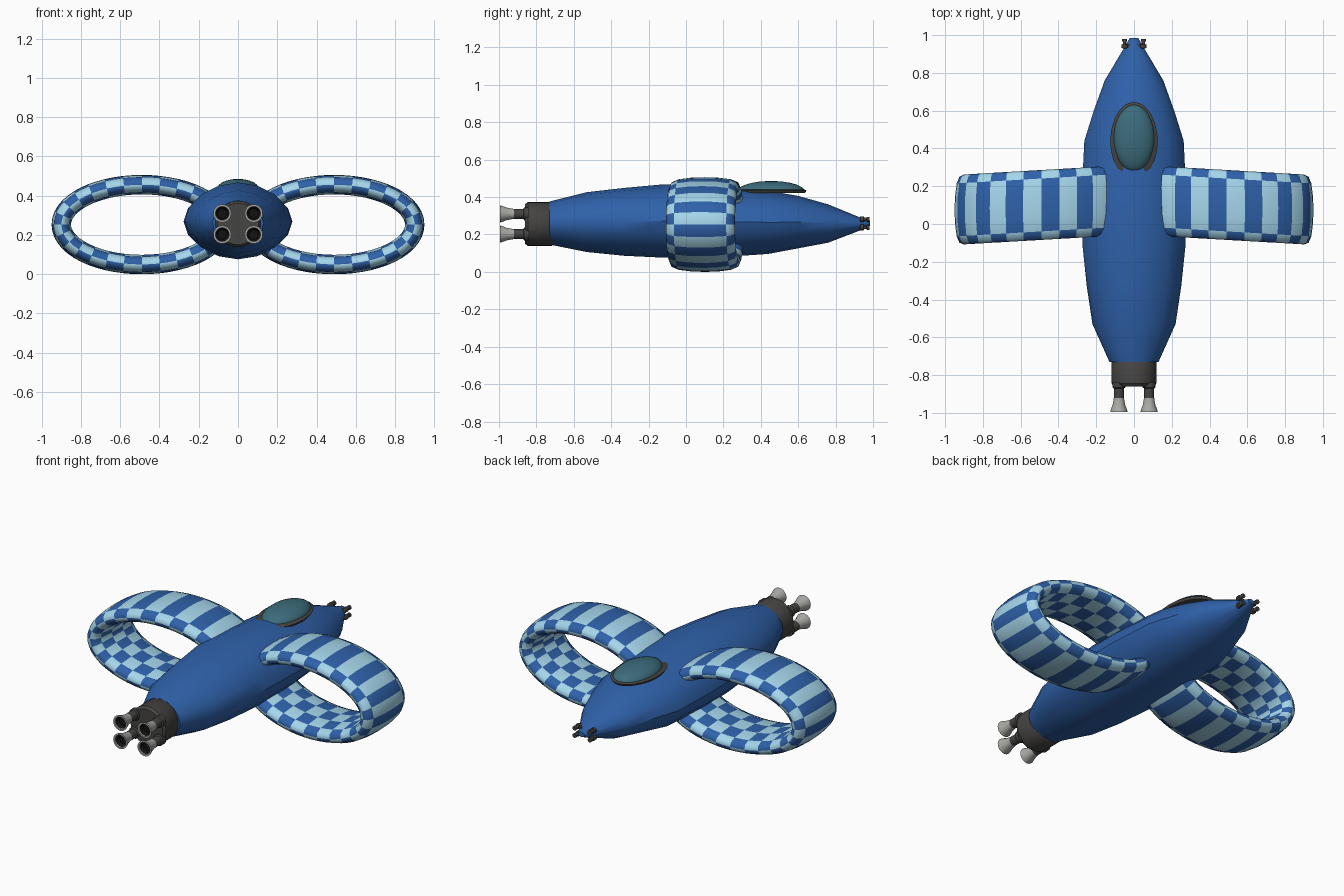
import bpy, bmesh
from math import sin, cos, pi, radians

if "Cube" in bpy.data.objects:
    bpy.data.objects.remove(bpy.data.objects["Cube"])


def material(name, color):
    m = bpy.data.materials.new(name)
    m.diffuse_color = (*color, 1)
    m.use_nodes = True
    m.node_tree.nodes["Principled BSDF"].inputs["Base Color"].default_value = m.diffuse_color
    return m


BLUE = material("blue", (0.028, 0.12, 0.40))
PALE = material("pale_blue", (0.38, 0.68, 0.84))
DARK = material("dark_metal", (0.06, 0.058, 0.055))
STEEL = material("steel", (0.40, 0.40, 0.38))
BLACK = material("black", (0.006, 0.006, 0.006))
GLASS = material("glass", (0.045, 0.15, 0.20))


def finish(name, bm, mats, angle=35):
    bmesh.ops.recalc_face_normals(bm, faces=bm.faces)
    me = bpy.data.meshes.new(name)
    bm.to_mesh(me)
    bm.free()
    for m in mats:
        me.materials.append(m)
    ob = bpy.data.objects.new(name, me)
    bpy.context.collection.objects.link(ob)
    bpy.ops.object.select_all(action='DESELECT')
    ob.select_set(True)
    bpy.context.view_layer.objects.active = ob
    bpy.ops.object.shade_smooth_by_angle(angle=radians(angle))
    return ob


def loft(name, rings, mats, caps=True, closed=False, index=None, angle=35):
    """Skin a list of point rings; index(i, j) picks the material."""
    bm = bmesh.new()
    vs = [[bm.verts.new(p) for p in r] for r in rings]
    n, k = len(vs), len(vs[0])
    for i in range(n if closed else n - 1):
        a, b = vs[i], vs[(i + 1) % n]
        for j in range(k):
            f = bm.faces.new((a[j], a[(j + 1) % k], b[(j + 1) % k], b[j]))
            if index:
                f.material_index = index(i, j)
    if caps and not closed:
        bm.faces.new(vs[0])
        bm.faces.new(vs[-1])
    return finish(name, bm, mats, angle)


def turned(name, x, z, profile, mat, sides=20):
    """Round part along y from (y, radius) pairs."""
    rings = [[(x + r * cos(2 * pi * j / sides), y, z + r * sin(2 * pi * j / sides))
              for j in range(sides)] for y, r in profile]
    return loft(name, rings, [mat])


# Hull: stations of y, half width, bottom, top
stations = [(-0.73, 0.13, 0.15, 0.38), (-0.53, 0.22, 0.11, 0.43),
            (-0.33, 0.25, 0.09, 0.453), (-0.12, 0.272, 0.08, 0.472),
            (0.15, 0.277, 0.08, 0.466), (0.44, 0.263, 0.10, 0.438),
            (0.60, 0.213, 0.13, 0.41), (0.76, 0.155, 0.16, 0.365),
            (0.95, 0.042, 0.233, 0.287), (0.985, 0.022, 0.25, 0.278)]


def power(v, e=1.08):
    return abs(v) ** e * (1 if v >= 0 else -1)


rings = []
for y, w, lo, hi in stations:
    a = [2 * pi * j / 16 for j in range(16)]
    rings.append([(w * power(cos(t)), y, (lo + hi) / 2 + (hi - lo) / 2 * power(sin(t)))
                  for t in a])
loft("hull", rings, [BLUE])

# Ring wings: flat oval section (y, outward) swept round an ellipse, chequered
section = [(0.185, 0), (0.175, 0.024), (0.14, 0.039), (0.07, 0.048), (0, 0.05),
           (-0.07, 0.048), (-0.14, 0.039), (-0.175, 0.024), (-0.185, 0),
           (-0.175, -0.024), (-0.14, -0.039), (-0.05, -0.049), (0.05, -0.049),
           (0.14, -0.039), (0.175, -0.024)]
column = [0, 0, 1, 1, 1, 1, 2, 2, 3, 3, 4, 5, 6, 7, 7]
for side, label in ((1, "right"), (-1, "left")):
    rings = []
    for i in range(56):
        t = 2 * pi * i / 56
        c, s = cos(t), sin(t)
        nx, nz = c * 0.2, s * 0.41
        d = (nx * nx + nz * nz) ** 0.5
        ring = []
        for u, w in section:
            x = 0.49 + 0.41 * c + w * nx / d
            z = 0.257 + 0.203 * s + w * nz / d
            ring.append((side * x, 0.12 - 0.058 * (x - 0.16) + u, z))
        rings.append(ring)
    loft(label + "_ring_wing", rings, [BLUE, PALE], closed=True,
         index=lambda i, j: (i // 2 + column[j]) % 2, angle=50)


# Canopy: half ellipsoid glass on a flat dark rim
def oval(y0, z, rx, ry, n=32):
    return [(rx * cos(2 * pi * j / n), y0 + ry * sin(2 * pi * j / n), z) for j in range(n)]


domes = [oval(0.455, 0.436 + 0.054 * sin(q), 0.108 * cos(q), 0.178 * cos(q))
         for q in [radians(d) for d in (0, 12, 25, 40, 55, 70, 85)]]
loft("canopy_glass", domes, [GLASS])
loft("canopy_rim", [oval(0.44, 0.425, 0.118, 0.195), oval(0.44, 0.438, 0.125, 0.205),
                    oval(0.44, 0.444, 0.115, 0.195)], [DARK])

# Engine block
turned("engine_block", 0, 0.26,
       [(-0.70, 0.105), (-0.72, 0.118), (-0.845, 0.118), (-0.86, 0.106)], DARK, 24)

# Four engine nozzles with hollow bells, four nose guns
for sx, a in ((1, "right"), (-1, "left")):
    for sz, b in ((1, "upper"), (-1, "lower")):
        tag = a + "_" + b
        x, z = sx * 0.08, 0.26 + sz * 0.054
        turned(tag + "_nozzle_pipe", x, z,
               [(-0.84, 0.034), (-0.865, 0.034), (-0.87, 0.027), (-0.93, 0.027)], DARK)
        turned(tag + "_nozzle_bell", x, z,
               [(-0.92, 0.027), (-0.935, 0.029), (-0.96, 0.034), (-0.98, 0.042),
                (-0.995, 0.046), (-0.995, 0.036), (-0.965, 0.027)], STEEL)
        turned(tag + "_nozzle_throat", x, z,
               [(-0.963, 0.029), (-0.967, 0.028), (-0.993, 0.036), (-0.968, 0.024)], BLACK)
        gx, gz = sx * 0.05, 0.263 + sz * 0.022
        turned(tag + "_gun", gx, gz,
               [(0.93, 0.011), (0.932, 0.015), (0.95, 0.015), (0.952, 0.009),
                (0.966, 0.009), (0.967, 0.013), (0.98, 0.013)], DARK, 12)
        bm = bmesh.new()
        bmesh.ops.create_cube(bm, size=1)
        for v in bm.verts:
            v.co = (sx * 0.033 + v.co.x * 0.04, 0.942 + v.co.y * 0.016,
                    0.263 + sz * 0.016 + v.co.z * 0.012)
        finish(tag + "_gun_mount", bm, [DARK])

# Rest the lowest point on the ground
low = min(v.co.z for o in bpy.data.objects for v in o.data.vertices)
for o in bpy.data.objects:
    for v in o.data.vertices:
        v.co.z -= low
